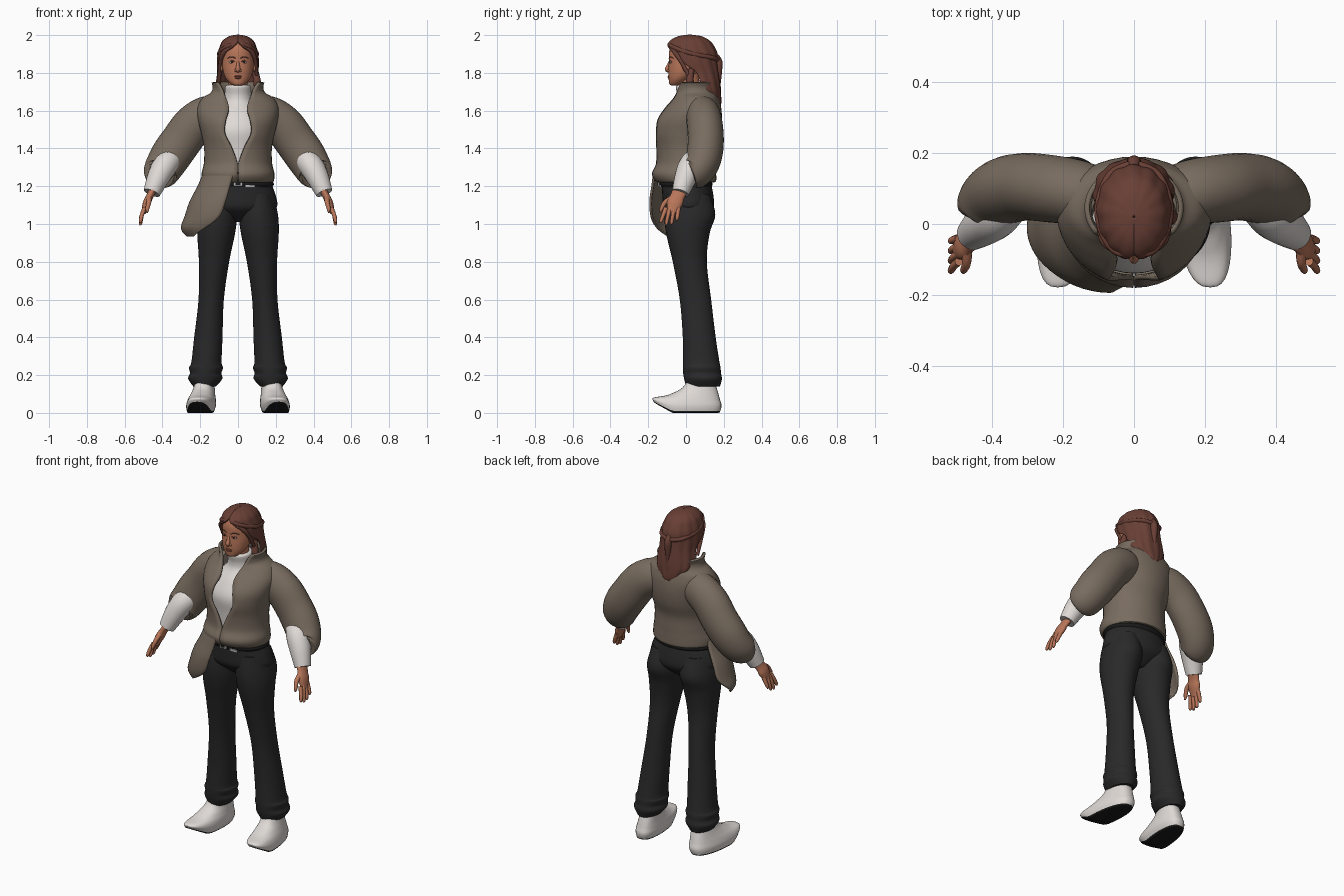
import bpy, bmesh, math
from mathutils import Vector

cube = bpy.data.objects.get("Cube")
if cube:
    bpy.data.objects.remove(cube)


def material(name, red, green, blue):
    mat = bpy.data.materials.new(name)
    mat.use_nodes = True
    mat.diffuse_color = (red, green, blue, 1)
    mat.node_tree.nodes["Principled BSDF"].inputs["Base Color"].default_value = mat.diffuse_color
    return mat


JACKET = material("taupe_cloth", .19, .15, .115)
WHITE = material("off_white", .74, .7, .67)
PANTS = material("charcoal_cloth", .022, .022, .023)
HAIR = material("auburn_hair", .14, .05, .036)
SKIN = material("brown_skin", .48, .18, .1)
LIPS = material("rose_brown", .33, .1, .065)
EYE = material("eye_white", .55, .48, .42)
BLACK = material("black_rubber", .01, .01, .01)
METAL = material("silver_metal", .5, .5, .5)


def smooth_rows(rows, steps=6):
    """Catmull-Rom interpolation between tuples."""
    padded = [rows[0], *rows, rows[-1]]
    result = []
    for quad in zip(padded, padded[1:], padded[2:], padded[3:]):
        for step in range(steps):
            t = step / steps
            result.append([b + t / 2 * (c - a + t * (2*a - 5*b + 4*c - d + t * (3*(b - c) + d - a)))
                           for a, b, c, d in zip(*quad)])
    return result + [list(rows[-1])]


def finish(obj, mat, thickness=0):
    obj.data.materials.append(mat)
    bpy.ops.object.select_all(action='DESELECT')
    obj.select_set(True)
    bpy.context.view_layer.objects.active = obj
    bpy.ops.object.shade_smooth_by_angle(angle=math.radians(50))
    if thickness:
        modifier = obj.modifiers.new("thickness", 'SOLIDIFY')
        modifier.thickness, modifier.offset = thickness, 0
    return obj


def bridge(name, rings, mat, closed=True, thickness=0):
    """Join rings of points into a surface; closed rings get end caps."""
    bm = bmesh.new()
    loops = [[bm.verts.new(point) for point in ring] for ring in rings]
    count = len(loops[0])
    for lower, upper in zip(loops, loops[1:]):
        for j in range(count if closed else count - 1):
            k = (j + 1) % count
            bm.faces.new((lower[j], lower[k], upper[k], upper[j]))
    if closed:
        bm.faces.new(loops[0])
        bm.faces.new(loops[-1])
    bmesh.ops.recalc_face_normals(bm, faces=bm.faces)
    mesh = bpy.data.meshes.new(name)
    bm.to_mesh(mesh)
    bm.free()
    obj = bpy.data.objects.new(name, mesh)
    bpy.context.collection.objects.link(obj)
    return finish(obj, mat, thickness)


def loft(name, rows, mat, side=1, centre=lambda z: 0, turn=0, thickness=0, wave=0, power=1, segments=36):
    """Stacked ellipses: z, y, half width, half depth and, for open shells, half the gap angle."""
    is_open = len(rows[0]) > 4
    rings = []
    for z, y, width, depth, *gap in smooth_rows(rows):
        start = gap[0] if is_open else 0
        ring = []
        for j in range(segments + is_open):
            angle = turn + start + 2 * (math.pi - start) * j / segments
            swell = 1 + wave * math.sin(13 * angle + 9 * z)
            across = math.copysign(abs(math.sin(angle)) ** power, math.sin(angle))
            ring.append((side * (centre(z) + width * swell * across),
                         y - depth * swell * math.cos(angle), z))
        rings.append(ring)
    return bridge(name, rings, mat, not is_open, thickness)


def tube(name, points, mat, side=1, flat=1, axis=(0, 1, 0), segments=16):
    """Round tube through x, y, z, radius; flat scales it along the axis."""
    rows = smooth_rows(points)
    centres = [Vector(row[:3]) for row in rows]
    rings = []
    for i, centre in enumerate(centres):
        tangent = centres[min(i + 1, len(centres) - 1)] - centres[max(i - 1, 0)]
        across = tangent.cross(Vector(axis)).normalized()
        along = across.cross(tangent).normalized()
        ring = []
        for j in range(segments):
            angle = math.tau * j / segments
            point = centre + rows[i][3] * (math.cos(angle) * across + flat * math.sin(angle) * along)
            ring.append((side * point.x, point.y, point.z))
        rings.append(ring)
    return bridge(name, rings, mat)


def ball(name, location, scale, mat):
    bpy.ops.mesh.primitive_uv_sphere_add(segments=20, ring_count=12, location=location)
    obj = bpy.context.object
    obj.name, obj.scale = name, scale
    return finish(obj, mat)


def block(name, location, scale, mat):
    bpy.ops.mesh.primitive_cube_add(size=1, location=location)
    obj = bpy.context.object
    obj.name, obj.scale = name, scale
    return finish(obj, mat)


# Trousers and belt
loft("trouser_hips", [(1.23, 0, .17, .13), (1.15, .01, .2, .135), (1.09, .015, .205, .132),
                      (1.05, .02, .15, .1), (1.01, .02, .05, .05)], PANTS)
loft("belt", [(1.195, 0, .18, .135), (1.21, 0, .19, .14), (1.23, 0, .18, .135)], BLACK)
block("buckle", (0, -.143, 1.213), (.045, .008, .026), METAL)
block("buckle_centre", (0, -.147, 1.213), (.026, .006, .013), BLACK)
block("belt_tip", (.065, -.136, 1.2), (.05, .008, .014), METAL)

leg = [(1.16, .01, .085, .115), (1.05, .02, .103, .135), (.95, .01, .1, .115), (.8, .02, .08, .09),
       (.6, .05, .067, .083), (.4, .07, .075, .087), (.27, .08, .08, .097), (.24, .083, .09, .1),
       (.21, .085, .083, .1), (.18, .09, .09, .1), (.14, .09, .06, .09)]
shoe_shape = [(0, .005, .01, .1), (0, .005, .06, .165), (.012, .005, .07, .177), (.04, .005, .076, .183),
              (.07, .012, .072, .168), (.1, .045, .063, .127), (.13, .07, .056, .093), (.175, .08, .05, .07)]
# The sleeve follows the bent arm and opens forward over the forearm
sleeve = [(.1, .07, 1.58, .1), (.17, .09, 1.57, .105), (.24, .1, 1.52, .108), (.3, .105, 1.44, .108),
          (.35, .098, 1.37, .108), (.387, .08, 1.31, .102), (.41, .05, 1.27, .094), (.415, .03, 1.26, .078)]
forearm = [(.34, .08, 1.36, .06), (.382, .03, 1.315, .065), (.42, 0, 1.25, .06), (.457, -.03, 1.165, .045)]
palm = [(.45, -.03, 1.18, .021), (.468, -.046, 1.145, .019), (.483, -.06, 1.11, .021), (.5, -.075, 1.06, .012)]
thumb = [(.47, -.07, 1.14, .015), (.472, -.11, 1.115, .013), (.48, -.13, 1.08, .01), (.48, -.135, 1.06, .004)]
finger_drops = {"index": .012, "middle": 0, "ring": .004, "little": .024}

for side, label in ((1, "left"), (-1, "right")):
    loft(label + "_trouser_leg", leg, PANTS, side, centre=lambda z: .187 - .075 * z)
    shoe = loft(label + "_shoe", shoe_shape, WHITE, side, centre=lambda z: .2 - .1 * z, power=.75)
    shoe.data.materials.append(BLACK)
    # Black sole, curled up at the toe, with the foot turned outward
    for face in shoe.data.polygons:
        face.material_index = int(face.center.z < .008)
    for vertex in shoe.data.vertices:
        spot = vertex.co
        spot.x -= side * .1 * spot.y
        spot.z += .55 * max(0, -.07 - spot.y) * max(0, 1 - 10 * spot.z)
    tube(label + "_sleeve", sleeve, JACKET, side, flat=.88, segments=28)
    tube(label + "_forearm", forearm, WHITE, side, segments=24)
    tube(label + "_hand", palm, SKIN, side, flat=2)
    for i, (finger, drop) in enumerate(finger_drops.items()):
        root = .022 * i - .106
        tip = root - .026 + .006 * i
        end = .994 + drop
        tube(f"{label}_{finger}_finger", [(.494, root, 1.085, .012), (.508, (root + tip) / 2, 1.05, .011),
                                          (.516, tip, end + .01, .009), (.515, tip, end, .003)],
             SKIN, side, segments=10)
    tube(label + "_thumb", thumb, SKIN, side, segments=10)

# Shirt with high neck under the open jacket
loft("shirt", [(1.27, 0, .15, .12), (1.4, 0, .15, .13), (1.5, 0, .165, .138), (1.58, .02, .14, .12),
               (1.64, .03, .085, .085), (1.68, .03, .072, .076), (1.725, .02, .068, .074),
               (1.735, .02, .058, .064)], WHITE)
loft("jacket_body", [(1.24, 0, .168, .138, .02), (1.228, 0, .182, .152, .02), (1.265, -.01, .186, .163, .01),
                     (1.32, 0, .174, .152, .01), (1.4, 0, .173, .153, .18), (1.48, .005, .188, .17, .38),
                     (1.55, .015, .205, .168, .32), (1.61, .035, .21, .145, .23), (1.66, .05, .185, .12, .33),
                     (1.69, .05, .14, .113, .54), (1.72, .045, .127, .11, .75), (1.75, .045, .133, .115, .95)],
     JACKET, thickness=.014)
# Loose lower corner hanging on the right
loft("jacket_front_flap", [(1.27, -.01, .18, .16, 2.25), (1.2, -.01, .18, .168, 2.2), (1.12, -.01, .19, .178, 2.15),
                           (1.04, -.01, .185, .172, 2.15), (.98, -.01, .18, .148, 2.45), (.937, 0, .14, .13, 2.9)],
     JACKET, centre=lambda z: .4 * (z - 1.27), turn=2.12, thickness=.012, segments=20)

# Head and face
loft("neck", [(1.68, .025, .05, .055), (1.8, .01, .05, .055)], SKIN)
loft("head", [(1.732, -.058, .015, .015), (1.74, -.053, .036, .034), (1.77, -.033, .064, .059),
              (1.81, -.012, .079, .082), (1.86, 0, .084, .091), (1.92, .012, .082, .1),
              (1.96, .015, .06, .08), (1.98, .015, .02, .03)], SKIN)
tube("nose", [(0, -.082, 1.868, .006), (0, -.092, 1.84, .009), (0, -.099, 1.817, .0125),
              (0, -.085, 1.803, .004)], SKIN)
ball("upper_lip", (0, -.089, 1.782), (.022, .008, .005), LIPS)
ball("lower_lip", (0, -.088, 1.774), (.019, .009, .006), LIPS)
upright = (0, 0, 1)
for side, label in ((1, "left"), (-1, "right")):
    ball(label + "_nostril", (side * .012, -.09, 1.812), (.008, .01, .007), SKIN)
    ball(label + "_eye", (side * .033, -.079, 1.857), (.015, .008, .007), EYE)
    ball(label + "_iris", (side * .032, -.084, 1.857), (.006, .004, .006), BLACK)
    ball(label + "_ear", (side * .088, 0, 1.835), (.01, .02, .03), SKIN)
    tube(label + "_upper_eyelid", [(.016, -.088, 1.858, .002), (.033, -.087, 1.865, .003),
                                   (.05, -.075, 1.858, .002)], LIPS, side, axis=upright, segments=8)
    tube(label + "_eyebrow", [(.014, -.09, 1.878, .002), (.035, -.083, 1.885, .003),
                              (.058, -.067, 1.877, .002)], HAIR, side, axis=upright, segments=8)
    # Strands swept back from the hairline and the temple
    tube(label + "_side_strand", [(.012, -.087, 1.955, .008), (.055, -.073, 1.94, .012), (.09, -.015, 1.915, .013),
                                  (.098, .06, 1.895, .012), (.065, .14, 1.88, .012), (0, .17, 1.87, .012)],
         HAIR, side, axis=upright)
    tube(label + "_temple_strand", [(.05, -.078, 1.935, .008), (.08, -.052, 1.9, .012), (.094, -.02, 1.85, .01),
                                    (.1, .035, 1.75, .01)], HAIR, side)

# Hair shell, shoulder lock and tail
loft("hair", [(1.996, .02, .002, .002, 0), (1.987, .02, .045, .06, 0), (1.965, .02, .076, .1, 0),
              (1.935, .023, .09, .12, .35), (1.9, .03, .1, .128, .85), (1.85, .04, .103, .122, 1.2),
              (1.8, .06, .102, .108, 1.55), (1.74, .08, .108, .095, 1.55), (1.69, .105, .1, .073, 1.45),
              (1.64, .13, .055, .05, 1.2), (1.615, .14, .02, .03, 1)],
     HAIR, thickness=.014, wave=.018, segments=72)
tube("left_shoulder_lock", [(.09, .03, 1.82, .015), (.1, .02, 1.76, .02), (.105, .02, 1.715, .02),
                            (.09, .02, 1.68, .006)], HAIR)
tube("hair_tail", [(0, .16, 1.895, .01), (0, .172, 1.86, .02), (0, .172, 1.8, .018), (0, .172, 1.68, .004)], HAIR)
